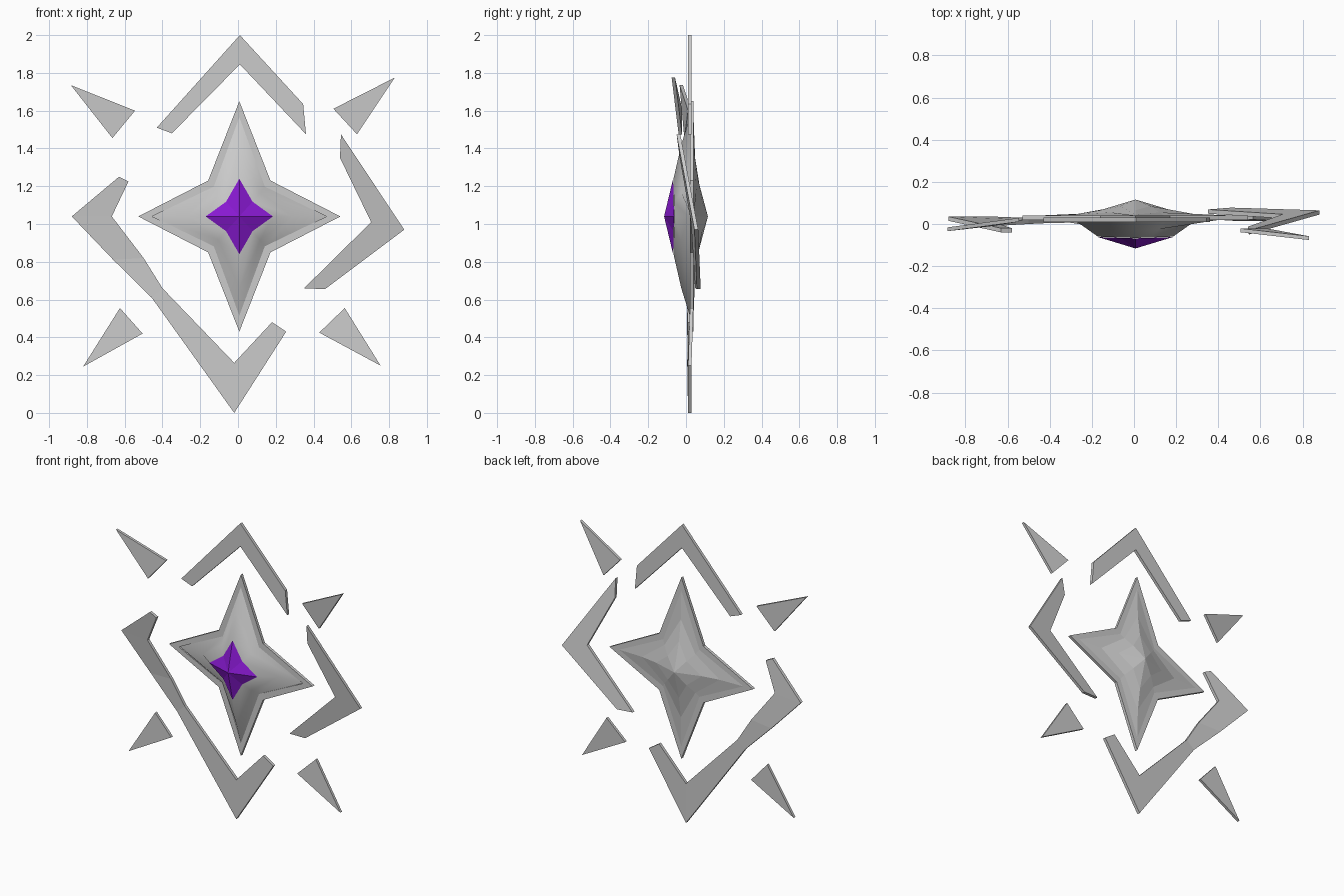
import bpy, bmesh

if "Cube" in bpy.data.objects:
    bpy.data.objects.remove(bpy.data.objects["Cube"])

CX, CZ = 0.007, 1.04


def finish(name, bm, color=None, smooth=False):
    bmesh.ops.recalc_face_normals(bm, faces=bm.faces)
    mesh = bpy.data.meshes.new(name)
    bm.to_mesh(mesh)
    bm.free()
    for p in mesh.polygons:
        p.use_smooth = smooth
    obj = bpy.data.objects.new(name, mesh)
    bpy.context.collection.objects.link(obj)
    if color:
        mat = bpy.data.materials.new(name + "_colour")
        mat.diffuse_color = color
        mat.use_nodes = True
        mat.node_tree.nodes["Principled BSDF"].inputs["Base Color"].default_value = mat.diffuse_color
        mesh.materials.append(mat)
    return obj


def star_ring(bm, tx, tz, vx, vz, yx, yz, yv):
    """Four-pointed star outline: tip radii, valley offsets, depth of side tips, end tips and valleys."""
    pts = [(tx, yx, 0), (vx, yv, vz), (0, yz, tz), (-vx, yv, vz),
           (-tx, yx, 0), (-vx, yv, -vz), (0, yz, -tz), (vx, yv, -vz)]
    return [bm.verts.new((CX + x, y, CZ + z)) for x, y, z in pts]


def star_loft(name, rings, peak=None, closed=False, **kw):
    bm = bmesh.new()
    loops = [star_ring(bm, *r) for r in rings]
    if closed:
        loops.append(loops[0])
    for a, b in zip(loops, loops[1:]):
        for i in range(8):
            j = (i + 1) % 8
            bm.faces.new((a[i], a[j], b[j], b[i]))
    if peak is not None:
        c = bm.verts.new((CX, peak, CZ))
        for i in range(8):
            bm.faces.new((loops[-1][i], loops[-1][(i + 1) % 8], c))
    return finish(name, bm, **kw)


def plate(name, outer, inner, t=0.02):
    """Thin bent plate between an outer and an inner line of (x, z, y) points."""
    bm = bmesh.new()
    sides = []
    for d in (-t / 2, t / 2):
        o = [bm.verts.new((x, y + d, z)) for x, z, y in outer]
        n = [bm.verts.new((x, y + d, z)) for x, z, y in inner]
        if len(n) == 1:
            bm.faces.new(o + n)
        else:
            for i in range(len(o) - 1):
                bm.faces.new((o[i], o[i + 1], n[i + 1], n[i]))
        sides.append(o + n[::-1])
    a, b = sides
    for i in range(len(a)):
        j = (i + 1) % len(a)
        bm.faces.new((a[i], a[j], b[j], b[i]))
    return finish(name, bm)


# Star core: flat rim, domed front, faceted back, coloured gem
OUT = (0.535, 0.61, 0.165, 0.19)
INN = (0.462, 0.525, 0.135, 0.158)
GEM = (0.178, 0.2, 0.07, 0.078)
star_loft("star_rim", [OUT + (0.02,) * 3, INN + (0.02,) * 3,
                       INN + (0.04,) * 3, OUT + (0.04,) * 3], closed=True)
star_loft("star_front", [INN + (0.03, 0.02, 0.02),
                         (0.28, 0.38, 0.11, 0.125, 0.012, -0.025, -0.025),
                         GEM + (-0.06, -0.066, -0.064)], peak=-0.066, smooth=True)
star_loft("star_back", [INN + (0.04,) * 3,
                        (0.29, 0.33, 0.115, 0.13, 0.045, 0.045, 0.055),
                        (0.17, 0.19, 0.07, 0.08, 0.065, 0.065, 0.085)], peak=0.116)
star_loft("star_gem", [GEM + (-0.062, -0.068, -0.066)], peak=-0.116,
          color=(0.25, 0.01, 0.65, 1))

# Broken frame around the star
plate("top_frame", [(-0.43, 1.51, 0.02), (0.01, 2.0, 0.02), (0.345, 1.635, 0.02)],
      [(-0.35, 1.48, 0.02), (0.01, 1.845, 0.02), (0.36, 1.475, 0.02)])


def tilt(pts):
    return [(x, z, 0.125 + 0.0734 * x - 0.139 * z) for x, z in pts]


plate("right_frame", tilt([(0.545, 1.475), (0.88, 0.97), (0.46, 0.655)]),
      tilt([(0.54, 1.35), (0.705, 1.01), (0.35, 0.66)]))
plate("left_frame",
      [(-0.63, 1.25, -0.03), (-0.88, 1.04, 0.025), (-0.66, 0.81, 0.025),
       (-0.457, 0.61, 0.015), (-0.02, 0.0, 0.02), (0.255, 0.43, 0.02)],
      [(-0.58, 1.225, -0.03), (-0.668, 1.04, 0.0), (-0.5, 0.82, 0.01),
       (-0.4, 0.66, 0.015), (-0.02, 0.265, 0.02), (0.18, 0.48, 0.02)])

# Loose corner shards
shards = {
    "upper_left_shard": [(-0.885, 1.735, -0.025), (-0.545, 1.6, 0.02), (-0.665, 1.455, 0.0)],
    "upper_right_shard": [(0.83, 1.775, -0.067), (0.505, 1.61, -0.03), (0.63, 1.475, -0.03)],
    "lower_left_shard": [(-0.625, 0.555, 0.02), (-0.505, 0.42, 0.02), (-0.82, 0.245, 0.015)],
    "lower_right_shard": [(0.565, 0.555, 0.03), (0.43, 0.425, 0.025), (0.755, 0.25, 0.02)],
}
for name, (a, b, c) in shards.items():
    plate(name, [a, b], [c], t=0.018)
